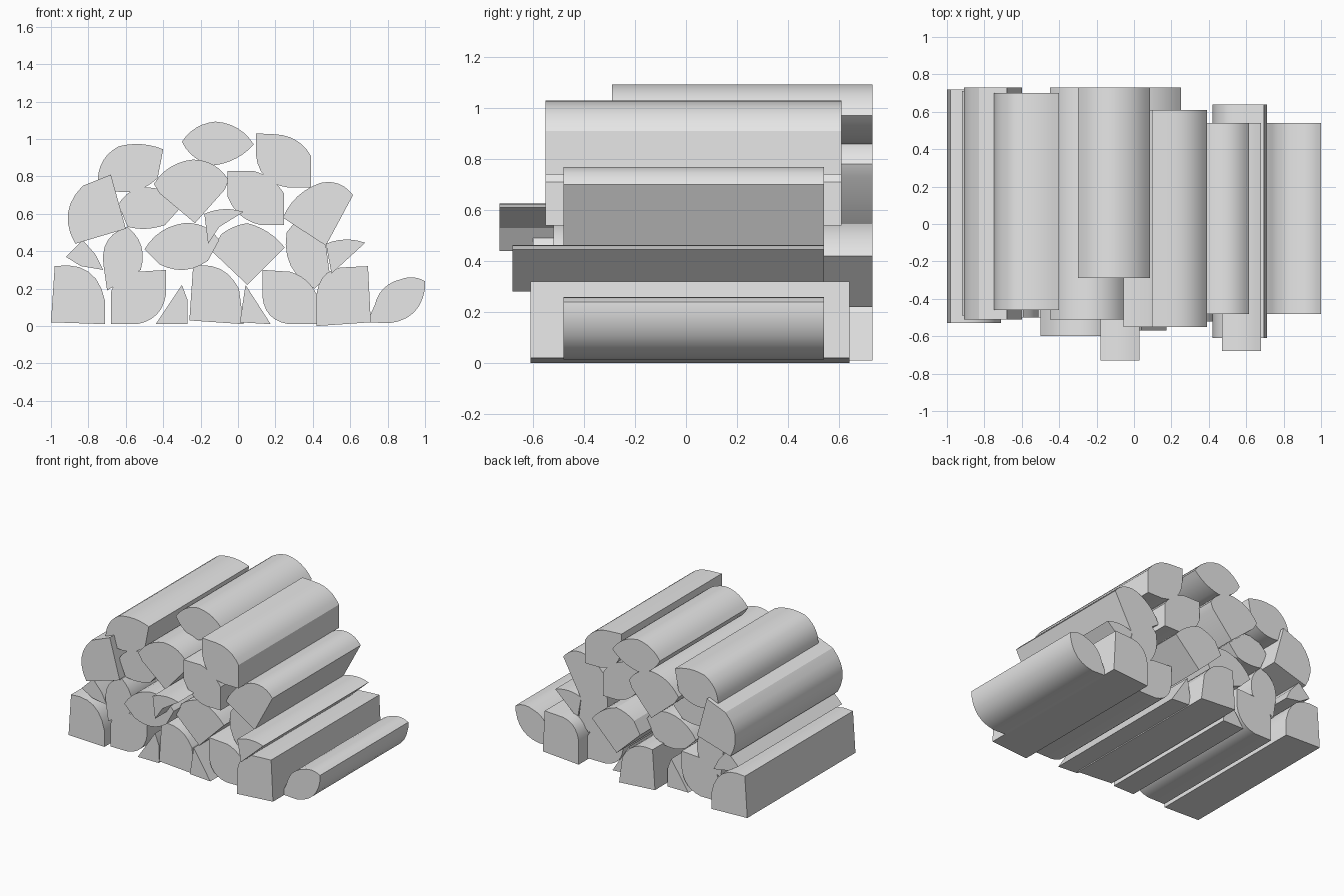
import bpy
from mathutils import Vector

cube = bpy.data.objects.get("Cube")
if cube:
    bpy.data.objects.remove(cube, do_unlink=True)

# One plain grey for all the firewood
wood = bpy.data.materials.new("plain_grey")
wood.use_nodes = True
grey = (.8, .8, .8, 1)
wood.diffuse_color = grey
wood.node_tree.nodes["Principled BSDF"].inputs["Base Color"].default_value = grey

ARC_STEPS = 6


def outline(corners):
    """Clockwise corners (x, z, bulge); a bulge rounds the edge to the next corner."""
    points = []
    for i, corner in enumerate(corners):
        following = corners[(i + 1) % len(corners)]
        start, end = Vector(corner[:2]), Vector(following[:2])
        points.append(start)
        if len(corner) > 2:
            along = (end - start).normalized()
            outward = Vector((-along.y, along.x))
            for step in range(1, ARC_STEPS):
                t = step / ARC_STEPS
                points.append(start.lerp(end, t) + outward * corner[2] * 4 * t * (1 - t))
    return points


def split_log(name, front, back, *corners):
    """Extrude a split-log cross-section from front to back."""
    points = outline(corners)
    n = len(points)
    verts = [(p.x, y, p.y) for y in (front, back) for p in points]
    faces = [tuple(reversed(range(n))), tuple(range(n, n + n))]
    faces += [(i, (i + 1) % n, (i + 1) % n + n, i + n) for i in range(n)]
    mesh = bpy.data.meshes.new(name)
    mesh.from_pydata(verts, [], [tuple(reversed(f)) for f in faces])
    mesh.materials.append(wood)
    obj = bpy.data.objects.new(name, mesh)
    bpy.context.collection.objects.link(obj)
    bpy.ops.object.select_all(action='DESELECT')
    obj.select_set(True)
    bpy.context.view_layer.objects.active = obj
    bpy.ops.object.shade_smooth_by_angle(angle=.4)


# Bottom row, from the right end to the left end
split_log("bottom_right_end_log", -.53, .72,
          (-1, .02), (-.98, .32, .08), (-.71, .13), (-.71, .01))
split_log("bottom_right_round_log", -.5, .6,
          (-.68, .01), (-.68, .18, .03), (-.54, .29), (-.385, .3), (-.385, .17, .04), (-.54, .01))
split_log("bottom_right_wedge", -.53, .6,
          (-.44, .01), (-.3, .22), (-.27, .14), (-.27, .01))
split_log("bottom_middle_log", -.54, .73,
          (-.26, .03), (-.24, .32, .05), (.005, .2), (.03, .01))
split_log("bottom_middle_wedge", -.57, .6,
          (.01, .02), (.04, .22), (.175, .01))
split_log("bottom_left_round_log", -.52, .54,
          (.13, .3), (.28, .29, .02), (.42, .17), (.42, .01), (.27, .01, .04), (.13, .16))
split_log("bottom_left_square_log", -.61, .64,
          (.42, 0), (.42, .17, .05), (.59, .315), (.695, .32), (.71, .02))
split_log("bottom_left_end_log", -.48, .54,
          (.69, .02), (.73, .11, .03), (.87, .25, .015), (1, .24), (1, .2, .05), (.81, .015))

# Second row
split_log("second_right_wedge", -.49, .71,
          (-.92, .37), (-.83, .46), (-.76, .38), (-.72, .3), (-.84, .32))
split_log("second_right_log", -.5, .6,
          (-.72, .33, .05), (-.59, .53, .04), (-.52, .3), (-.7, .19))
split_log("second_middle_flat_log", -.6, .6,
          (-.5, .41, .03), (-.29, .55, .03), (-.1, .46), (-.16, .35, .04), (-.42, .33))
split_log("second_middle_log", -.52, .73,
          (-.14, .4), (-.09, .49, .01), (.05, .55, .02), (.25, .42), (.05, .22))
split_log("second_middle_wedge", -.73, .45,
          (-.18, .6, .02), (.03, .61), (-.1, .53), (-.16, .44))
split_log("second_left_log", -.46, .54,
          (.26, .5), (.3, .55), (.44, .56), (.47, .43), (.49, .28), (.41, .2, .06))
split_log("second_left_wedge", -.68, .54,
          (.47, .44, .02), (.68, .445), (.5, .28))

# Third row
split_log("third_right_end_log", -.51, .73,
          (-.87, .44, .06), (-.83, .75), (-.68, .81), (-.6, .52))
split_log("third_right_log", -.46, .6,
          (-.64, .65, .03), (-.47, .74, .03), (-.31, .63), (-.39, .54, .015), (-.59, .53))
split_log("third_middle_log", -.51, .73,
          (-.45, .76, .03), (-.24, .89, .03), (-.05, .78), (-.07, .73), (-.23, .55), (-.42, .71))
split_log("third_left_log", -.55, .61,
          (-.055, .83), (.08, .83, .02), (.245, .71), (.245, .54), (.12, .54, .03), (-.055, .69))
split_log("third_left_end_log", -.48, .54,
          (.24, .58, .03), (.44, .765, .03), (.615, .7), (.47, .43), (.3, .54))

# Top of the pile
split_log("top_right_log", -.46, .7,
          (-.75, .78, .03), (-.64, .96, .02), (-.4, .945), (-.43, .79, .03), (-.66, .72))
split_log("top_middle_log", -.29, .73,
          (-.3, .985, .025), (-.12, 1.093, .03), (.085, .97, .02), (-.12, .86, .03))
split_log("top_left_log", -.55, .61,
          (.095, 1.03), (.2, 1.025, .03), (.39, .91), (.39, .74), (.27, .74, .05), (.095, .92))
